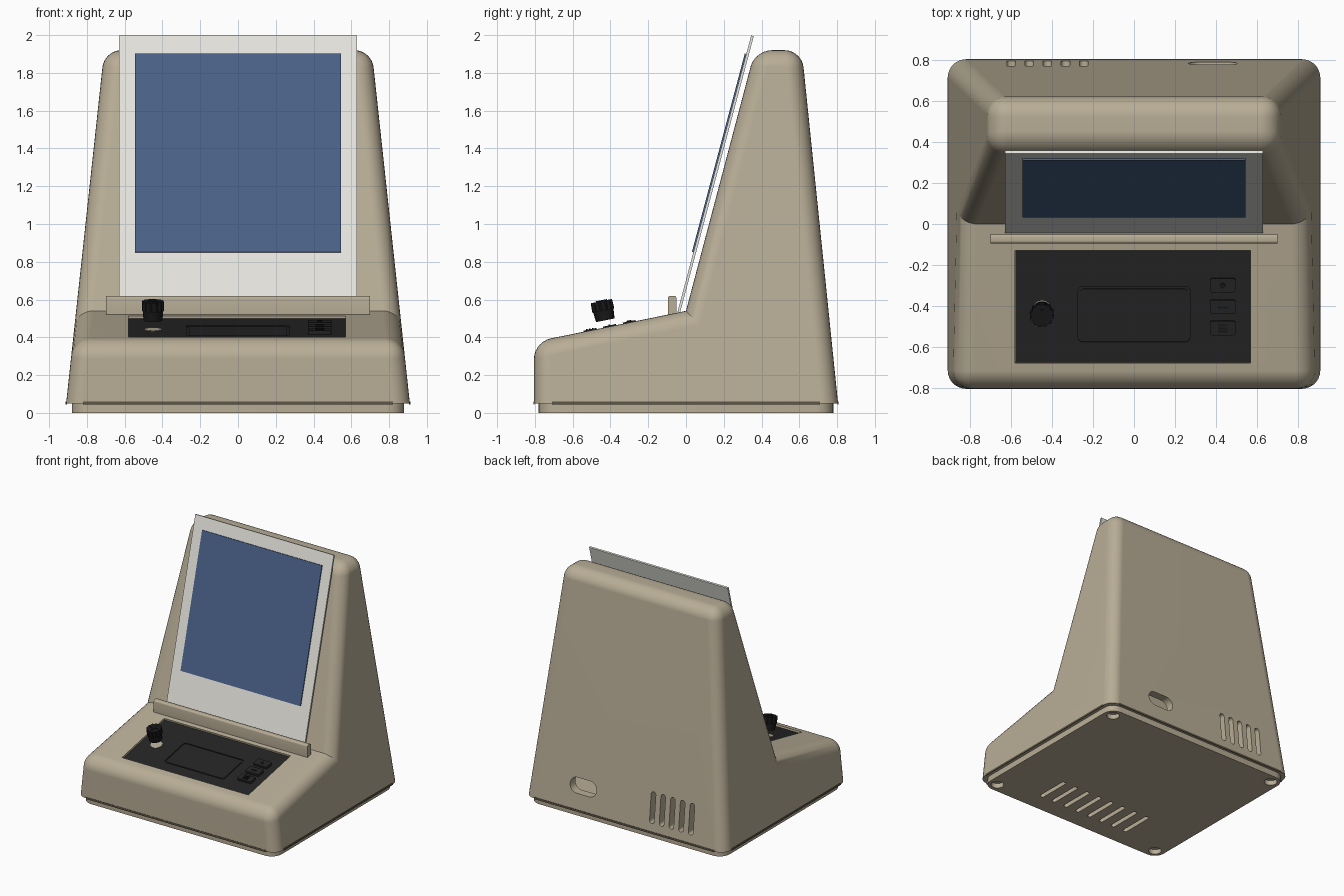
import bpy, bmesh, math
from mathutils import Vector, Matrix

if "Cube" in bpy.data.objects:
    bpy.data.objects.remove(bpy.data.objects["Cube"])


def paint(name, r, g, b):
    m = bpy.data.materials.new(name)
    lin = [((c / 255 + 0.055) / 1.055) ** 2.4 for c in (r, g, b)]
    m.diffuse_color = (*lin, 1)
    m.use_nodes = True
    m.node_tree.nodes["Principled BSDF"].inputs["Base Color"].default_value = m.diffuse_color
    return m


BEIGE = paint("beige plastic", 184, 173, 150)
SEAM = paint("dark seam", 94, 86, 72)
WHITE = paint("white card", 232, 231, 224)
BLUE = paint("blue picture", 74, 98, 137)
BLACK = paint("black panel", 37, 37, 37)
KNOB = paint("knob black", 24, 24, 24)


def finish(name, bm, mat, matrix=Matrix()):
    bmesh.ops.recalc_face_normals(bm, faces=bm.faces)
    bm.transform(matrix)
    me = bpy.data.meshes.new(name)
    bm.to_mesh(me)
    bm.free()
    me.materials.append(mat)
    ob = bpy.data.objects.new(name, me)
    bpy.context.collection.objects.link(ob)
    return ob


def place(loc, rx=0.0, ry=0.0):
    return (Matrix.Translation(loc) @ Matrix.Rotation(rx, 4, 'X')
            @ Matrix.Rotation(ry, 4, 'Y'))


def slab(name, size, matrix, mat=BEIGE, radius=0.0):
    """Box with the four edges along its own z rounded."""
    bm = bmesh.new()
    bmesh.ops.create_cube(bm, size=1)
    bmesh.ops.scale(bm, vec=size, verts=bm.verts)
    if radius:
        edges = [e for e in bm.edges if abs(e.verts[0].co.z - e.verts[1].co.z) > 1e-5]
        bmesh.ops.bevel(bm, geom=edges, offset=radius, segments=6,
                        profile=0.5, affect='EDGES')
    return finish(name, bm, mat, matrix)


def activate(ob):
    bpy.ops.object.select_all(action='DESELECT')
    ob.select_set(True)
    bpy.context.view_layer.objects.active = ob


def cut(ob, cutter):
    mod = ob.modifiers.new("cut", 'BOOLEAN')
    mod.operation, mod.solver, mod.object = 'DIFFERENCE', 'EXACT', cutter
    activate(ob)
    bpy.ops.object.modifier_apply(modifier=mod.name)
    bpy.data.objects.remove(cutter)


def housing(name, profile, inset, radius):
    """Side profile spread in x with tapering width, edges rounded."""
    bm = bmesh.new()
    rows = []
    for s in (-1, 1):
        rows.append([bm.verts.new((s * (0.91 - inset - 0.108 * (z - 0.05)), y, z))
                     for y, z in profile])
        bm.faces.new(rows[-1])
    n = len(profile)
    for i in range(n):
        j = (i + 1) % n
        bm.faces.new((rows[0][i], rows[0][j], rows[1][j], rows[1][i]))
    bmesh.ops.recalc_face_normals(bm, faces=bm.faces)
    inner_y = profile[2][0]
    edges = [e for e in bm.edges
             if not all(v.co.z < 0.06 for v in e.verts)
             and not all(abs(v.co.y - inner_y) < 1e-4 for v in e.verts)]
    bmesh.ops.bevel(bm, geom=edges, offset=radius, segments=7, profile=0.5,
                    affect='EDGES', clamp_overlap=False)
    return finish(name, bm, BEIGE)


# Hollow wedge-shaped body
body = housing("body", [(-0.805, 0.05), (-0.805, 0.376), (0, 0.54),
                        (0.365, 1.92), (0.613, 1.92), (0.805, 0.05)], 0, 0.09)
cut(body, housing("hollow", [(-0.75, 0), (-0.75, 0.32), (0.04, 0.482),
                             (0.405, 1.86), (0.56, 1.86), (0.74, 0)], 0.055, 0.05))

# Sloped control deck frame
TILT = math.atan2(0.164, 0.805)


def deck(x, y, h):
    z = 0.54 + y * math.tan(TILT)
    return place(Vector((x, y, z)) + h * Vector((0, -math.sin(TILT), math.cos(TILT))), TILT)


cut(body, slab("recess", (1.15, 0.561, 0.13), deck(-0.005, -0.405, 0.035)))

# Back vents and cable port
for i in range(5):
    cut(body, slab("vent", (0.042, 0.25, 0.2),
                   place((-0.6 + i * 0.0885, 0.77, 0.25), math.pi / 2), radius=0.0205))
cut(body, slab("port", (0.24, 0.125, 0.2), place((0.385, 0.77, 0.25), math.pi / 2), radius=0.062))

# Base plate with vents and screw recesses
base = slab("base_plate", (1.76, 1.56, 0.06), place((0, 0, 0.03)), radius=0.09)
for i in range(8):
    cut(base, slab("slot", (0.036, 0.29, 0.2), place((-0.42 + i * 0.12, -0.48, 0.03)), radius=0.0175))
for x in (-0.8, 0.8):
    for y in (-0.7, 0.7):
        cut(base, slab("screw_recess", (0.1, 0.1, 0.06), place((x, y, 0.01)), radius=0.0495))

# Dark seam strips along the lower edge
for s in (-1, 1):
    slab("seam_long", (1.64, 0.006, 0.016), place((0, s * 0.804, 0.053)), SEAM)
    slab("seam_side", (0.006, 1.42, 0.016), place((s * 0.909, 0, 0.053)), SEAM)

# Ledge holding the card
ledge = slab("ledge", (0.12, 0.046, 1.4), place((0, -0.073, 0.56), 0, math.pi / 2), radius=0.015)

# Leaning card with picture
lean = math.atan2(1.463, 0.39)
front = Vector((0, -math.sin(lean), math.cos(lean)))
mid = Vector((0, 0.15, 1.266))
slab("card", (1.26, 1.514, 0.014), place(mid - 0.007 * front, lean), WHITE)
pic = Vector((0, 0.179, 1.375))
slab("picture", (1.09, 1.05 / math.sin(lean), 0.008), place(pic + 0.004 * front, lean), BLUE)

# Control panel with sunken display
panel = slab("control_panel", (1.148, 0.559, 0.018), deck(-0.005, -0.405, -0.023), BLACK)
cut(panel, slab("display_recess", (0.545, 0.276, 0.03), deck(0, -0.443, -0.007), BLACK, 0.02))
slab("display", (0.52, 0.25, 0.006), deck(0, -0.443, -0.021), BLACK, 0.015)

# Push buttons with raised marks
for k, y in enumerate((-0.3, -0.405, -0.508)):
    slab("button", (0.125, 0.07, 0.034), deck(0.433, y, -0.011), BLACK, 0.012)
    if k == 0:
        slab("button_mark", (0.026, 0.026, 0.006), deck(0.433, y, 0.008), KNOB, 0.0128)
    elif k == 1:
        slab("button_mark", (0.045, 0.009, 0.006), deck(0.433, y, 0.008), KNOB)
    else:
        for d in (-0.015, 0, 0.015):
            slab("button_mark", (0.045, 0.008, 0.006), deck(0.433, y + d, 0.008), KNOB)

# Rotary knob: shaft opening, smooth skirt, fluted cap, cross mark
slab("shaft_opening", (0.09, 0.09, 0.004), deck(-0.45, -0.42, -0.013), BEIGE, 0.0445)


def knob_part(name, r1, r2, depth, h, flute):
    bm = bmesh.new()
    bmesh.ops.create_cone(bm, cap_ends=True, segments=48, radius1=r1, radius2=r2, depth=depth)
    for v in bm.verts:
        step = round(math.atan2(v.co.y, v.co.x) / (math.tau / 48))
        if flute and step % 4 in (0, 1):
            v.co.x *= 0.9
            v.co.y *= 0.9
    return finish(name, bm, KNOB, deck(-0.45, -0.42, h))


knob_part("knob_skirt", 0.05, 0.055, 0.055, 0.064, False)
knob_part("knob_cap", 0.06, 0.058, 0.05, 0.115, True)
for size in ((0.06, 0.012, 0.006), (0.012, 0.06, 0.006)):
    slab("knob_mark", size, deck(-0.45, -0.42, 0.142), KNOB)

# Smooth shading with crisp corners
for ob in list(bpy.context.scene.objects):
    activate(ob)
    bpy.ops.object.shade_smooth_by_angle(angle=math.radians(30))
body.modifiers.new("even_normals", 'WEIGHTED_NORMAL').keep_sharp = True
